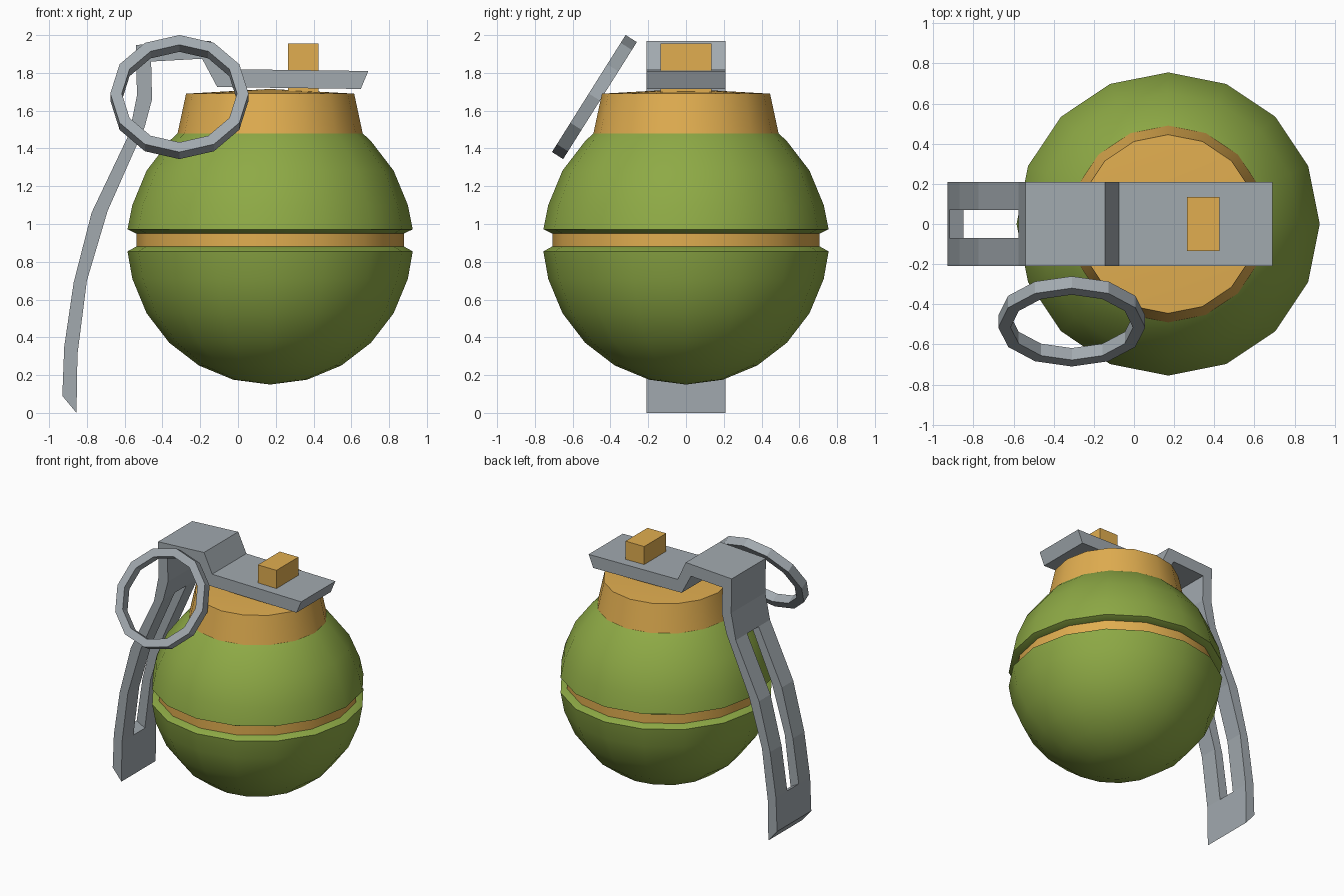
import bpy, bmesh
from math import sin, cos, pi, radians
from mathutils import Matrix

if "Cube" in bpy.data.objects:
    bpy.data.objects.remove(bpy.data.objects["Cube"])

CX = 0.17          # axis of the body
R, CZ = 0.755, 0.905


def material(name, rgb):
    m = bpy.data.materials.new(name)
    m.diffuse_color = (*rgb, 1)
    m.use_nodes = True
    m.node_tree.nodes["Principled BSDF"].inputs["Base Color"].default_value = m.diffuse_color
    return m


green = material("green", (0.27, 0.40, 0.06))
orange = material("orange", (0.75, 0.42, 0.08))
steel = material("steel", (0.36, 0.40, 0.43))


def finish(bm, name, mat, smooth=False):
    bmesh.ops.remove_doubles(bm, verts=bm.verts, dist=1e-5)
    bmesh.ops.recalc_face_normals(bm, faces=bm.faces)
    me = bpy.data.meshes.new(name)
    bm.to_mesh(me)
    bm.free()
    me.materials.append(mat)
    if smooth:
        for p in me.polygons:
            p.use_smooth = True
        me.set_sharp_from_angle(angle=radians(30))
    ob = bpy.data.objects.new(name, me)
    bpy.context.collection.objects.link(ob)
    return ob


def lathe(name, profile, mat, sides=16, smooth=True, closed=False):
    """Spin (radius, z) points around the z axis."""
    bm = bmesh.new()
    rings = []
    for r, z in profile:
        if r == 0:
            rings.append([bm.verts.new((0, 0, z))] * sides)
        else:
            rings.append([bm.verts.new((r * cos(2 * pi * i / sides), r * sin(2 * pi * i / sides), z))
                          for i in range(sides)])
    pairs = list(zip(rings, rings[1:]))
    if closed:
        pairs.append((rings[-1], rings[0]))
    for a, b in pairs:
        for i in range(sides):
            j = (i + 1) % sides
            quad = list(dict.fromkeys((a[i], a[j], b[j], b[i])))
            bm.faces.new(quad)
    return finish(bm, name, mat, smooth)


def arc(angles):
    return [(R * cos(radians(a)), CZ + R * sin(radians(a))) for a in angles]


# Body halves with a chamfered groove between them
lower = [(0, CZ - R)] + arc(range(-75, 0, 15)) + [(R, 0.855), (0.71, 0.88), (0.6, 0.88)]
upper = [(0.6, 0.95), (0.71, 0.95), (R, 0.972)] + arc(range(15, 46, 15)) + [(0.49, 1.48), (0.3, 1.48)]
parts = [
    lathe("lower_body", lower, green),
    lathe("upper_body", upper, green),
    lathe("groove_band", [(0.708, 0.88), (0.708, 0.95)], orange),
    # Collar with a slightly domed top
    lathe("collar", [(0.49, 1.48), (0.445, 1.69), (0, 1.715)], orange),
]
for p in parts:
    p.location.x = CX

# Pull ring, tilted back against the body
ring = lathe("pull_ring", [(0.366, -0.035), (0.366, 0.035), (0.305, 0.035), (0.305, -0.035)],
             steel, sides=12, smooth=False, closed=True)
ring.data.transform(Matrix.Rotation(radians(90), 4, 'X'))
ring.rotation_euler.x = radians(-32.2)
ring.location = (-0.31, -0.485, 1.672)

# Pin block through the lever
bm = bmesh.new()
bmesh.ops.create_cube(bm, size=1)
bmesh.ops.scale(bm, vec=(0.16, 0.27, 0.285), verts=bm.verts)
pin = finish(bm, "pin_block", orange)
pin.location = (0.345, 0, 1.8125)

# Lever: outer and inner profile points, three columns wide, slot left open
outer = [(0.69, 1.81), (-0.075, 1.82), (-0.145, 1.97), (-0.54, 1.948), (-0.535, 1.68),
         (-0.575, 1.48), (-0.775, 1.06), (-0.87, 0.69), (-0.92, 0.35), (-0.93, 0.09)]
inner = [(0.65, 1.715), (-0.11, 1.725), (-0.19, 1.875), (-0.46, 1.86), (-0.455, 1.66),
         (-0.495, 1.51), (-0.69, 1.07), (-0.80, 0.70), (-0.85, 0.31), (-0.855, 0.0)]
columns = [-0.21, -0.07, 0.07, 0.21]
n = len(outer) - 1
cells = {(i, j) for i in range(n) for j in range(3) if not (j == 1 and 5 <= i <= 7)}
bm = bmesh.new()
V = [[[bm.verts.new((x, y, z)) for y in columns] for x, z in prof] for prof in (outer, inner)]
for i, j in cells:
    corners = [(i, j), (i + 1, j), (i + 1, j + 1), (i, j + 1)]
    neighbours = [(i, j - 1), (i + 1, j), (i, j + 1), (i - 1, j)]
    for s in (0, 1):
        bm.faces.new([V[s][a][b] for a, b in corners])
    for k, nb in enumerate(neighbours):
        if nb not in cells:
            (a, b), (c, d) = corners[k], corners[(k + 1) % 4]
            bm.faces.new((V[0][a][b], V[0][c][d], V[1][c][d], V[1][a][b]))
finish(bm, "safety_lever", steel)
